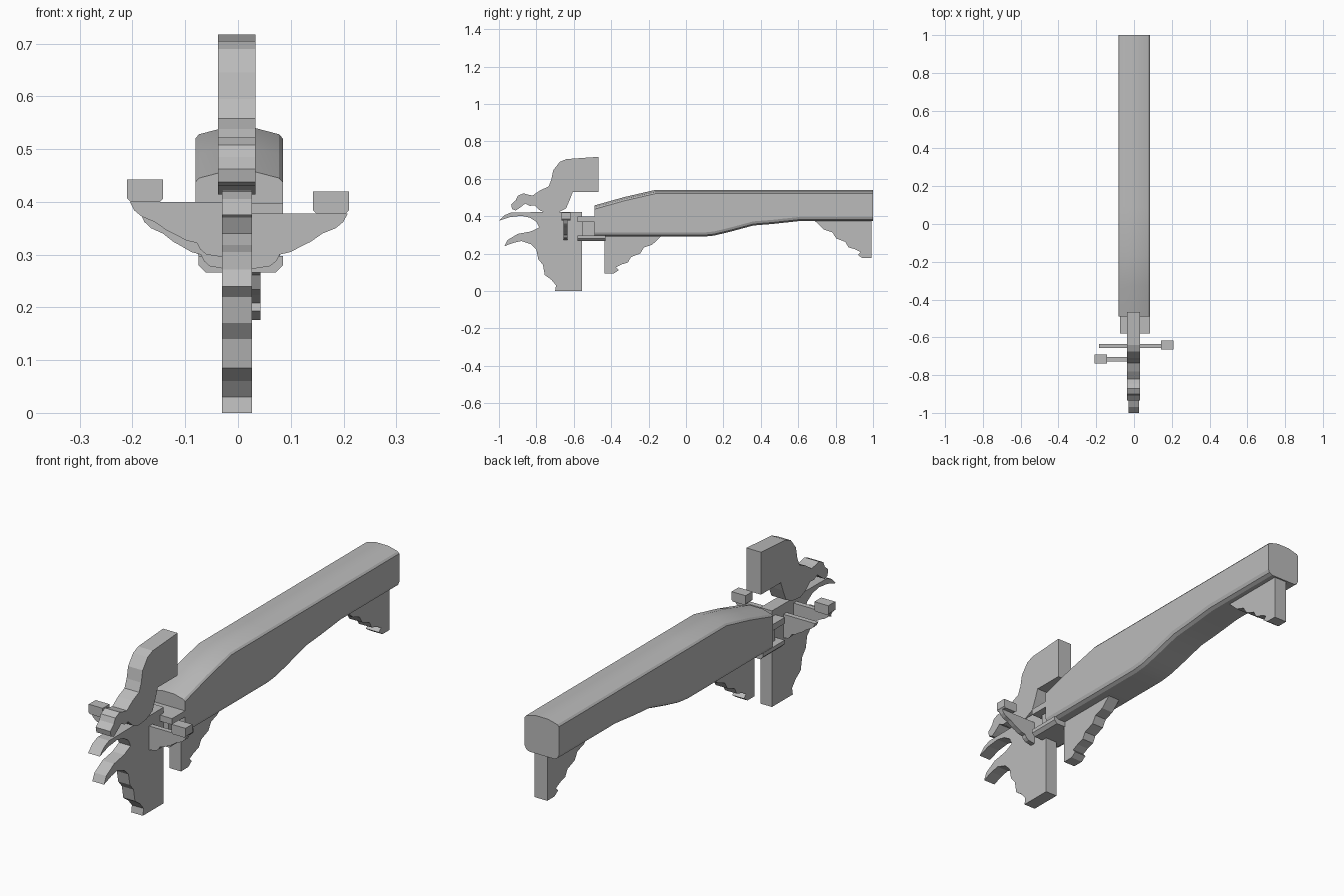
import bpy, bmesh
from mathutils import Vector

cube = bpy.data.objects.get("Cube")
if cube:
    bpy.data.objects.remove(cube, do_unlink=True)

# Single plain colour
grey = bpy.data.materials.new("plain_grey")
grey.use_nodes = True
COLOUR = (0.5, 0.5, 0.5, 1)
grey.diffuse_color = COLOUR
grey.node_tree.nodes["Principled BSDF"].inputs["Base Color"].default_value = COLOUR


def loft(name, rings, smooth=False):
    """Skin a list of equal-length rings and cap both ends."""
    bm = bmesh.new()
    loops = [[bm.verts.new(p) for p in ring] for ring in rings]
    for a, b in zip(loops, loops[1:]):
        for i in range(len(a)):
            j = (i + 1) % len(a)
            bm.faces.new((a[i], a[j], b[j], b[i]))
    bm.faces.new(loops[0])
    bm.faces.new(loops[-1])
    bmesh.ops.recalc_face_normals(bm, faces=bm.faces)
    mesh = bpy.data.meshes.new(name)
    bm.to_mesh(mesh)
    bm.free()
    mesh.materials.append(grey)
    obj = bpy.data.objects.new(name, mesh)
    bpy.context.collection.objects.link(obj)
    if smooth:
        bpy.ops.object.select_all(action='DESELECT')
        obj.select_set(True)
        bpy.context.view_layer.objects.active = obj
        bpy.ops.object.shade_smooth_by_angle(angle=0.4)
    return obj


def board_x(name, outline, x0, x1):
    """Carved board: a (y, z) outline given thickness along x."""
    return loft(name, [[(x, y, z) for y, z in outline] for x in (x0, x1)])


def board_y(name, outline, y0, y1):
    """Carved board: an (x, z) outline given thickness along y."""
    return loft(name, [[(x, y, z) for x, z in outline] for y in (y0, y1)])


def block(name, x0, x1, y0, y1, z0, z1, chamfer=0.0):
    c = chamfer
    outline = [(x0, z1), (x0, z0 + c), (x0 + c, z0), (x1 - c, z0), (x1, z0 + c), (x1, z1)]
    if not c:
        outline = [(x0, z1), (x0, z0), (x1, z0), (x1, z1)]
    return board_y(name, outline, y0, y1)


# Long beam: crowned top, rounded lower edges, stepped underside
def beam_ring(y, top, bottom):
    half = [(0.03, top), (0.076, top - 0.012), (0.083, top - 0.02),
            (0.083, bottom + 0.022), (0.077, bottom + 0.008), (0.062, bottom)]
    pts = half + [(-x, z) for x, z in reversed(half)]
    return [(x + 0.002, y, z) for x, z in pts]


stations = [(-0.49, 0.457, 0.29), (-0.33, 0.502, 0.29), (-0.165, 0.54, 0.29),
            (0.09, 0.54, 0.29), (0.15, 0.54, 0.296), (0.23, 0.54, 0.315),
            (0.36, 0.54, 0.35), (0.46, 0.54, 0.358), (0.6, 0.54, 0.373),
            (1.0, 0.54, 0.373)]
loft("beam", [beam_ring(*s) for s in stations], smooth=True)

# Joint at the beam front: two shelves and a core
block("joint_upper_shelf", -0.075, 0.085, -0.58, -0.48, 0.37, 0.397)
block("joint_lower_shelf", -0.075, 0.085, -0.58, -0.43, 0.266, 0.297, 0.014)
block("joint_core", -0.045, 0.05, -0.555, -0.48, 0.29, 0.375)

# Upright carved board with two forward hooks
board_x("carved_front_board", [
    (-0.555, 0.423), (-0.555, 0), (-0.70, 0), (-0.695, 0.03), (-0.72, 0.06),
    (-0.755, 0.085), (-0.765, 0.14), (-0.79, 0.17), (-0.80, 0.22), (-0.83, 0.25),
    (-0.88, 0.267), (-0.92, 0.258), (-0.97, 0.24), (-0.955, 0.272), (-0.90, 0.305),
    (-0.83, 0.318), (-0.785, 0.34), (-0.80, 0.37), (-0.835, 0.392), (-0.88, 0.402),
    (-0.94, 0.395), (-1.0, 0.375), (-0.97, 0.405), (-0.935, 0.42)], -0.03, 0.027)

# Raised crest with a curled snout
board_x("carved_crest", [
    (-0.467, 0.717), (-0.467, 0.53), (-0.605, 0.53), (-0.62, 0.49), (-0.642, 0.44),
    (-0.685, 0.42), (-0.74, 0.414), (-0.78, 0.43), (-0.81, 0.457), (-0.835, 0.455),
    (-0.86, 0.467), (-0.885, 0.447), (-0.91, 0.43), (-0.93, 0.438), (-0.935, 0.462),
    (-0.91, 0.485), (-0.90, 0.508), (-0.87, 0.522), (-0.845, 0.515), (-0.82, 0.51),
    (-0.78, 0.538), (-0.735, 0.558), (-0.72, 0.595), (-0.71, 0.645), (-0.675, 0.69),
    (-0.64, 0.705)], -0.038, 0.033)

# Scalloped brackets hanging below the beam: (run, height) from the post outwards
scallop = [(0, 0), (0, 0.95), (0.05, 0.95), (0.075, 0.87), (0.06, 0.8), (0.09, 0.73),
           (0.125, 0.68), (0.14, 0.55), (0.19, 0.46), (0.21, 0.31), (0.255, 0.24),
           (0.28, 0.13), (0.31, 0)]


def hanging_bracket(name, y0, direction, top, drop, x0, x1):
    board_x(name, [(y0 + direction * r, top - drop * h) for r, h in scallop], x0, x1)


hanging_bracket("front_hanging_bracket", -0.435, 1, 0.3, 0.217, -0.03, 0.027)
hanging_bracket("rear_hanging_bracket", 0.993, -1, 0.38, 0.215, -0.02, 0.043)


# Thin scalloped arms with end blocks
def arm(name, side, y, top, reach):
    lower = [(1, 0), (0.96, -0.016), (0.89, -0.028), (0.77, -0.038), (0.66, -0.054),
             (0.58, -0.062), (0.48, -0.073), (0.38, -0.078), (0.35, -0.09),
             (0.29, -0.1), (0.1, -0.106), (0.0, -0.106), (0, 0)]
    board_y(name, [(side * reach * r, top + h) for r, h in lower], y - 0.011, y + 0.011)


def end_block(name, side, y, base):
    inner, outer = sorted((side * 0.142, side * 0.21))
    block(name, inner, outer, y - 0.024, y + 0.024, base, base + 0.042, 0.006)


arm("right_front_arm", -1, -0.716, 0.40, 0.205)
end_block("right_end_block", -1, -0.714, 0.40)
arm("left_rear_arm", 1, -0.645, 0.378, 0.208)
end_block("left_end_block", 1, -0.641, 0.378)
arm("right_rear_arm", -1, -0.645, 0.378, 0.185)
